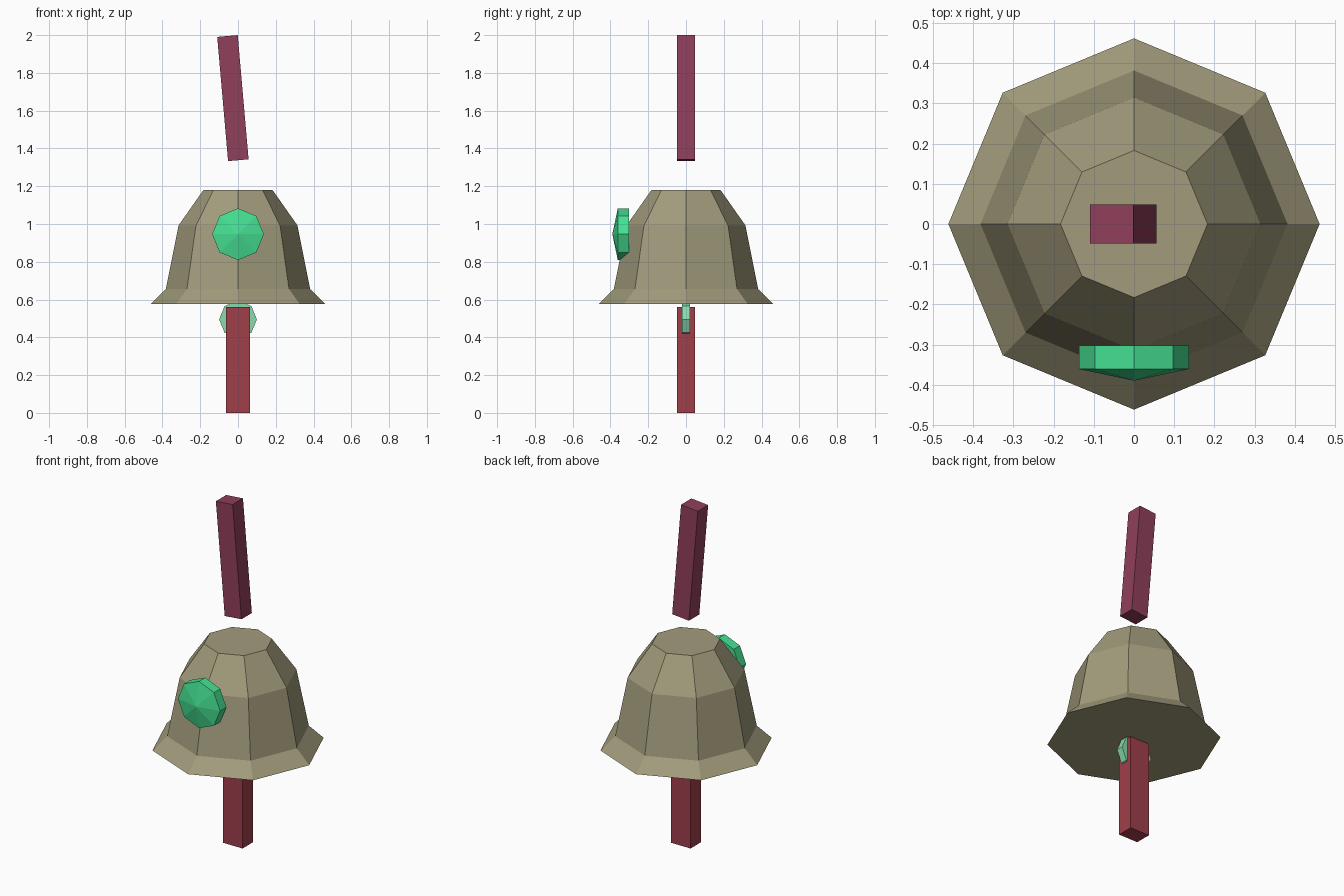
import bpy, bmesh, math
from mathutils import Matrix, Vector

if "Cube" in bpy.data.objects:
    bpy.data.objects.remove(bpy.data.objects["Cube"])


def make_object(name, bm, color):
    bmesh.ops.recalc_face_normals(bm, faces=bm.faces)
    mesh = bpy.data.meshes.new(name)
    bm.to_mesh(mesh)
    bm.free()
    obj = bpy.data.objects.new(name, mesh)
    bpy.context.collection.objects.link(obj)
    mat = bpy.data.materials.new(name + "_color")
    mat.diffuse_color = (*color, 1)
    mat.use_nodes = True
    mat.node_tree.nodes["Principled BSDF"].inputs["Base Color"].default_value = mat.diffuse_color
    mesh.materials.append(mat)
    return obj


def box(name, center, size, color, tilt=0.0):
    bm = bmesh.new()
    m = (Matrix.Translation(center) @ Matrix.Rotation(math.radians(tilt), 4, 'Y')
         @ Matrix.Diagonal((*size, 1)))
    bmesh.ops.create_cube(bm, size=1, matrix=m)
    return make_object(name, bm, color)


def lathe(name, profile, color, matrix=Matrix(), sides=8):
    """Closed solid from (radius, height) rings; radius 0 makes an apex."""
    bm = bmesh.new()
    rings = []
    for r, z in profile:
        if r == 0:
            rings.append([bm.verts.new((0, 0, z))] * sides)
        else:
            rings.append([bm.verts.new((r * math.cos(math.tau * i / sides),
                                        r * math.sin(math.tau * i / sides), z))
                          for i in range(sides)])
    for a, b in zip(rings, rings[1:]):
        for i in range(sides):
            j = (i + 1) % sides
            quad = [a[i], a[j], b[j], b[i]]
            bm.faces.new(list(dict.fromkeys(quad)))
    for ring, (r, _) in ((rings[0], profile[0]), (rings[-1], profile[-1])):
        if r > 0:
            bm.faces.new(ring)
    bm.transform(matrix)
    return make_object(name, bm, color)


# turns the lathe axis to point at the front (-y)
to_front = Matrix.Rotation(math.radians(90), 4, 'X')

# flared bell body
lathe("bell", [(0.462, 0.577), (0.382, 0.655), (0.315, 0.992), (0.183, 1.18)],
      (0.36, 0.33, 0.20))

# pointed round badge on the front of the bell
lathe("badge", [(0.137, 0.303), (0.137, 0.361), (0, 0.39)], (0.06, 0.75, 0.29),
      Matrix.Translation(Vector((0, 0, 0.946))) @ to_front)

# flat disc through the top of the lower post
lathe("clapper_disc", [(0.1, -0.021), (0.1, 0.021)], (0.25, 0.72, 0.42),
      Matrix.Translation(Vector((0, 0, 0.495))) @ to_front)

# lower post and tilted upper post
box("lower_post", (0, 0, 0.28), (0.126, 0.096, 0.56), (0.35, 0.05, 0.07))
box("upper_post", (-0.027, 0, 1.6665), (0.109, 0.096, 0.66), (0.28, 0.05, 0.105), tilt=-5)
